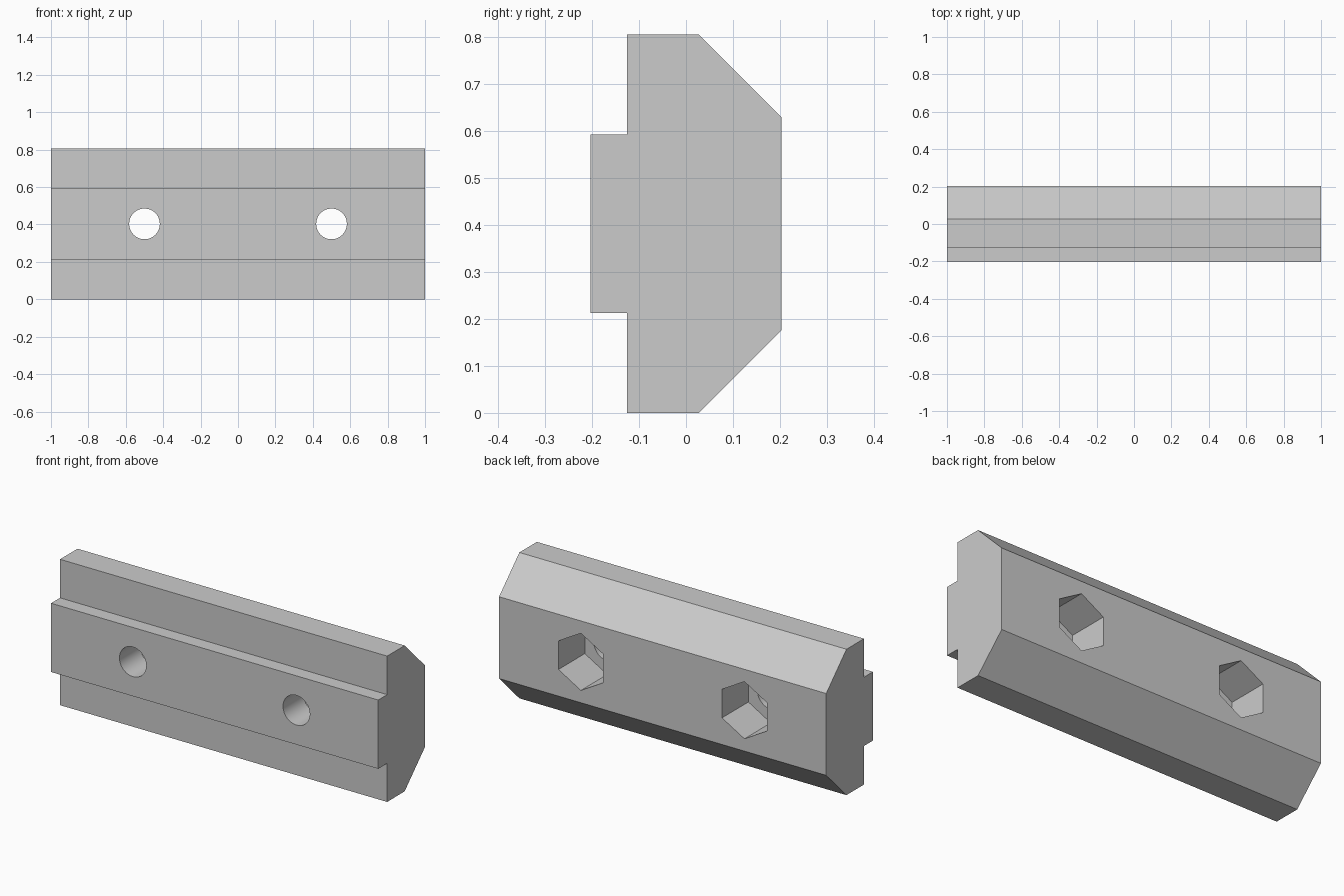
import bpy
import bmesh
import math
from mathutils import Matrix

if "Cube" in bpy.data.objects:
    bpy.data.objects.remove(bpy.data.objects["Cube"], do_unlink=True)

HEIGHT, BACK, FRONT = 0.806, 0.204, -0.204
MID = HEIGHT / 2

grey = bpy.data.materials.new("plain_grey")
grey.use_nodes = True
grey.diffuse_color = (0.6, 0.6, 0.6, 1)
grey.node_tree.nodes["Principled BSDF"].inputs["Base Color"].default_value = (0.6, 0.6, 0.6, 1)


def add_object(name, bm):
    bmesh.ops.recalc_face_normals(bm, faces=bm.faces)
    mesh = bpy.data.meshes.new(name)
    bm.to_mesh(mesh)
    bm.free()
    mesh.materials.append(grey)
    obj = bpy.data.objects.new(name, mesh)
    bpy.context.collection.objects.link(obj)
    return obj


def add_cutter(name, x, y0, y1, radius, sides, turn=0.0):
    """Prism lying along y, between y0 and y1."""
    bm = bmesh.new()
    place = (Matrix.Translation((x, (y0 + y1) / 2, MID))
             @ Matrix.Rotation(math.pi / 2, 4, "X")
             @ Matrix.Rotation(turn, 4, "Z"))
    bmesh.ops.create_cone(bm, cap_ends=True, segments=sides, radius1=radius,
                          radius2=radius, depth=y1 - y0, matrix=place)
    obj = add_object(name, bm)
    obj.hide_render = True
    return obj


# Bar: upper half of the section, mirrored about mid height, extruded along x
half = [(FRONT, 0.19), (-0.126, 0.19), (-0.126, MID), (0.027, MID), (BACK, 0.226)]
section = half + [(y, -z) for y, z in reversed(half)]
bm = bmesh.new()
face = bm.faces.new([bm.verts.new((-1, y, MID + z)) for y, z in section])
swept = bmesh.ops.extrude_face_region(bm, geom=[face])["geom"]
bmesh.ops.translate(bm, vec=(2, 0, 0),
                    verts=[v for v in swept if isinstance(v, bmesh.types.BMVert)])
bar = add_object("slot_bar", bm)

# Round bolt holes from the front, hexagonal nut pockets from the back
cutters = []
for side, x in (("right", -0.5), ("left", 0.5)):
    cutters.append(add_cutter(side + "_bolt_hole", x, FRONT - 0.1, BACK + 0.1, 0.082, 48))
    # First corner of the hexagon points straight up
    pocket = add_cutter(side + "_nut_pocket", x, BACK - 0.23, BACK + 0.1, 0.158, 6)
    top = max(v.co.z for v in pocket.data.vertices) - MID
    if top < 0.15:
        bpy.data.objects.remove(pocket, do_unlink=True)
        pocket = add_cutter(side + "_nut_pocket", x, BACK - 0.23, BACK + 0.1,
                            0.158, 6, math.pi / 6)
    cutters.append(pocket)

bpy.ops.object.select_all(action="DESELECT")
bar.select_set(True)
bpy.context.view_layer.objects.active = bar
for cutter in cutters:
    cut = bar.modifiers.new(cutter.name, "BOOLEAN")
    cut.operation = "DIFFERENCE"
    cut.solver = "EXACT"
    cut.object = cutter
    bpy.ops.object.modifier_apply(modifier=cut.name)
for cutter in cutters:
    bpy.data.objects.remove(cutter, do_unlink=True)

bpy.ops.object.shade_smooth_by_angle(angle=math.radians(30))
